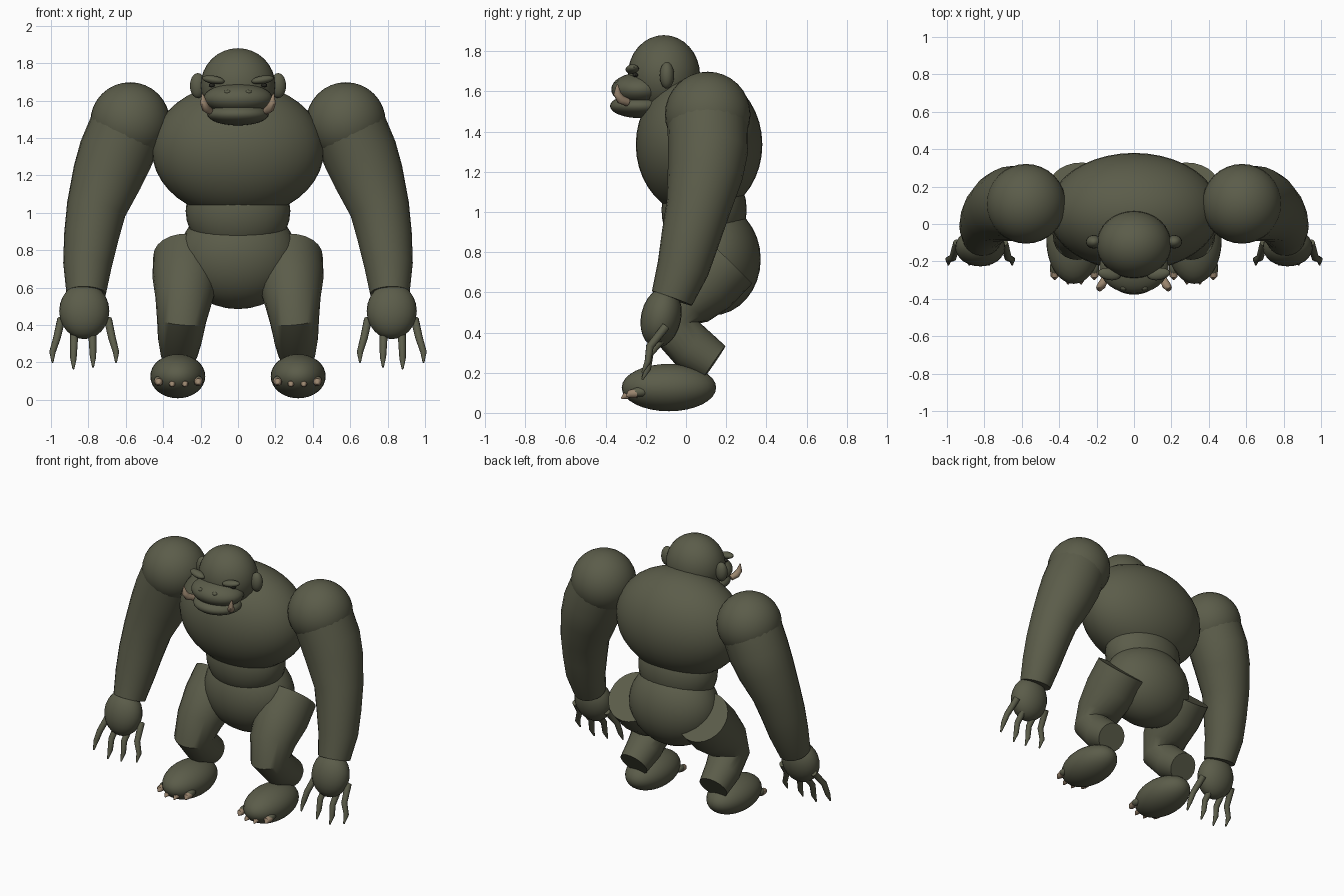
import bpy, bmesh, math
from mathutils import Vector, Matrix, Euler

cube = bpy.data.objects.get("Cube")
if cube:
    bpy.data.objects.remove(cube, do_unlink=True)


def material(name, color):
    m = bpy.data.materials.new(name)
    m.use_nodes = True
    m.diffuse_color = (*color, 1)
    bsdf = m.node_tree.nodes["Principled BSDF"]
    bsdf.inputs["Base Color"].default_value = (*color, 1)
    bsdf.inputs["Roughness"].default_value = 0.8
    return m


SKIN = material("olive_skin", (0.105, 0.108, 0.068))
CLAW = material("tan_claw", (0.33, 0.24, 0.16))
EYE = material("dark_eye", (0.02, 0.02, 0.015))


def finish(name, bm, mat):
    bmesh.ops.recalc_face_normals(bm, faces=bm.faces)
    mesh = bpy.data.meshes.new(name)
    bm.to_mesh(mesh)
    bm.free()
    mesh.materials.append(mat)
    ob = bpy.data.objects.new(name, mesh)
    bpy.context.collection.objects.link(ob)
    bpy.ops.object.select_all(action='DESELECT')
    ob.select_set(True)
    bpy.context.view_layer.objects.active = ob
    bpy.ops.object.shade_smooth_by_angle(angle=math.radians(40))
    return ob


def ellipsoid(name, center, radii, mat=SKIN, rot=(0, 0, 0), segs=32):
    bm = bmesh.new()
    bmesh.ops.create_uvsphere(bm, u_segments=segs, v_segments=segs // 2, radius=1)
    turn = Euler([math.radians(a) for a in rot]).to_matrix().to_4x4()
    bm.transform(Matrix.Translation(center) @ turn @ Matrix.Diagonal((*radii, 1)))
    return finish(name, bm, mat)


def limb(name, points, radii, mat=SKIN, segs=24):
    """Capped tube of round rings square to the path."""
    bm = bmesh.new()
    pts = [Vector(p) for p in points]
    rings = []
    for i, p in enumerate(pts):
        before = (p - pts[i - 1]).normalized() if i else Vector()
        after = (pts[i + 1] - p).normalized() if i + 1 < len(pts) else Vector()
        t = (before + after).normalized()
        u = (Vector((1, 0, 0)) - t * t.x).normalized()
        v = t.cross(u)
        angles = [math.tau * k / segs for k in range(segs)]
        rings.append([bm.verts.new(p + radii[i] * (u * math.cos(a) + v * math.sin(a)))
                      for a in angles])
    for a, b in zip(rings, rings[1:]):
        for k in range(segs):
            n = (k + 1) % segs
            bm.faces.new((a[k], a[n], b[n], b[k]))
    bm.faces.new(rings[0])
    bm.faces.new(rings[-1])
    return finish(name, bm, mat)


# Trunk
ellipsoid("chest", (0, 0.065, 1.335), (0.46, 0.315, 0.36), segs=40)
ellipsoid("waist", (0, 0.09, 1.01), (0.28, 0.212, 0.25))
ellipsoid("pelvis", (0, 0.13, 0.765), (0.32, 0.242, 0.28))

# Head
ellipsoid("head", (0, -0.11, 1.68), (0.2, 0.18, 0.2))
ellipsoid("muzzle", (0, -0.23, 1.61), (0.185, 0.142, 0.083))
ellipsoid("lower_jaw", (0, -0.23, 1.527), (0.165, 0.148, 0.06))

for side, s in (("left", 1), ("right", -1)):
    def at(x, y, z):
        return (s * x, y, z)

    # Face details
    ellipsoid(side + "_ear", at(0.215, -0.095, 1.68), (0.042, 0.036, 0.067), segs=20)
    ellipsoid(side + "_brow", at(0.132, -0.268, 1.711), (0.062, 0.032, 0.022),
              rot=(0, s * -9, s * 10), segs=20)
    ellipsoid(side + "_eye", at(0.14, -0.252, 1.682), (0.016, 0.014, 0.011), EYE, segs=12)
    ellipsoid(side + "_nostril", at(0.055, -0.34, 1.645), (0.02, 0.016, 0.013), segs=12)
    limb(side + "_tusk",
         [at(0.152, -0.29, 1.545), at(0.172, -0.325, 1.56), at(0.184, -0.342, 1.588),
          at(0.19, -0.342, 1.635)], [0.02, 0.023, 0.019, 0.004], CLAW, 12)

    # Arm
    ellipsoid(side + "_shoulder", at(0.577, 0.108, 1.485), (0.213, 0.213, 0.213))
    limb(side + "_arm",
         [at(0.6, 0.108, 1.44), at(0.655, 0.11, 1.31), at(0.7, 0.095, 1.19),
          at(0.758, 0.06, 1.02), at(0.785, 0.022, 0.87), at(0.805, -0.015, 0.72),
          at(0.812, -0.07, 0.57)],
         [0.2, 0.2, 0.188, 0.16, 0.146, 0.13, 0.106])
    ellipsoid(side + "_hand", at(0.822, -0.124, 0.475), (0.134, 0.1, 0.152),
              rot=(-12, 0, 0), segs=24)

    # Fingers run down and forward, ending in points
    for i, (root, tip, top, low) in enumerate((
            (0.695, 0.652, 0.43, 0.21), (0.78, 0.775, 0.39, 0.185),
            (0.875, 0.88, 0.39, 0.175), (0.945, 0.992, 0.43, 0.21))):
        mid = (root + tip) / 2
        limb(f"{side}_finger_{i + 1}",
             [at(root, -0.1, top), at(mid, -0.18, low + 0.12),
              at(tip, -0.19, low + 0.045), at(tip, -0.218, low - 0.01)],
             [0.022, 0.02, 0.017, 0.005], segs=10)

    # Leg: one blunt-ended tube folded at the knee, and an egg-shaped foot
    limb(side + "_leg",
         [at(0.275, 0.2, 0.765), at(0.28, 0.09, 0.65), at(0.29, -0.02, 0.535),
          at(0.302, -0.062, 0.425), at(0.31, 0.03, 0.325), at(0.315, 0.14, 0.25)],
         [0.178, 0.178, 0.152, 0.132, 0.118, 0.1])
    ellipsoid(side + "_foot", at(0.322, -0.085, 0.126), (0.147, 0.235, 0.118))

    # Toes with claws, the outer pair set back
    for i, x in enumerate((0.212, 0.283, 0.352, 0.424)):
        outer = i in (0, 3)
        back = 0.025 if outer else 0
        size = 0.025 if outer else 0.019
        z = 0.098 if outer else 0.088
        ellipsoid(f"{side}_toe_{i + 1}", at(x, back - 0.255, z + 0.006),
                  (0.026, 0.045, 0.024), segs=12)
        limb(f"{side}_toe_claw_{i + 1}",
             [at(x, back - 0.27, z), at(x, back - 0.305, z - 0.004),
              at(x, back - 0.322, z - 0.016)], [size, size * 0.85, 0.004], CLAW, 10)
